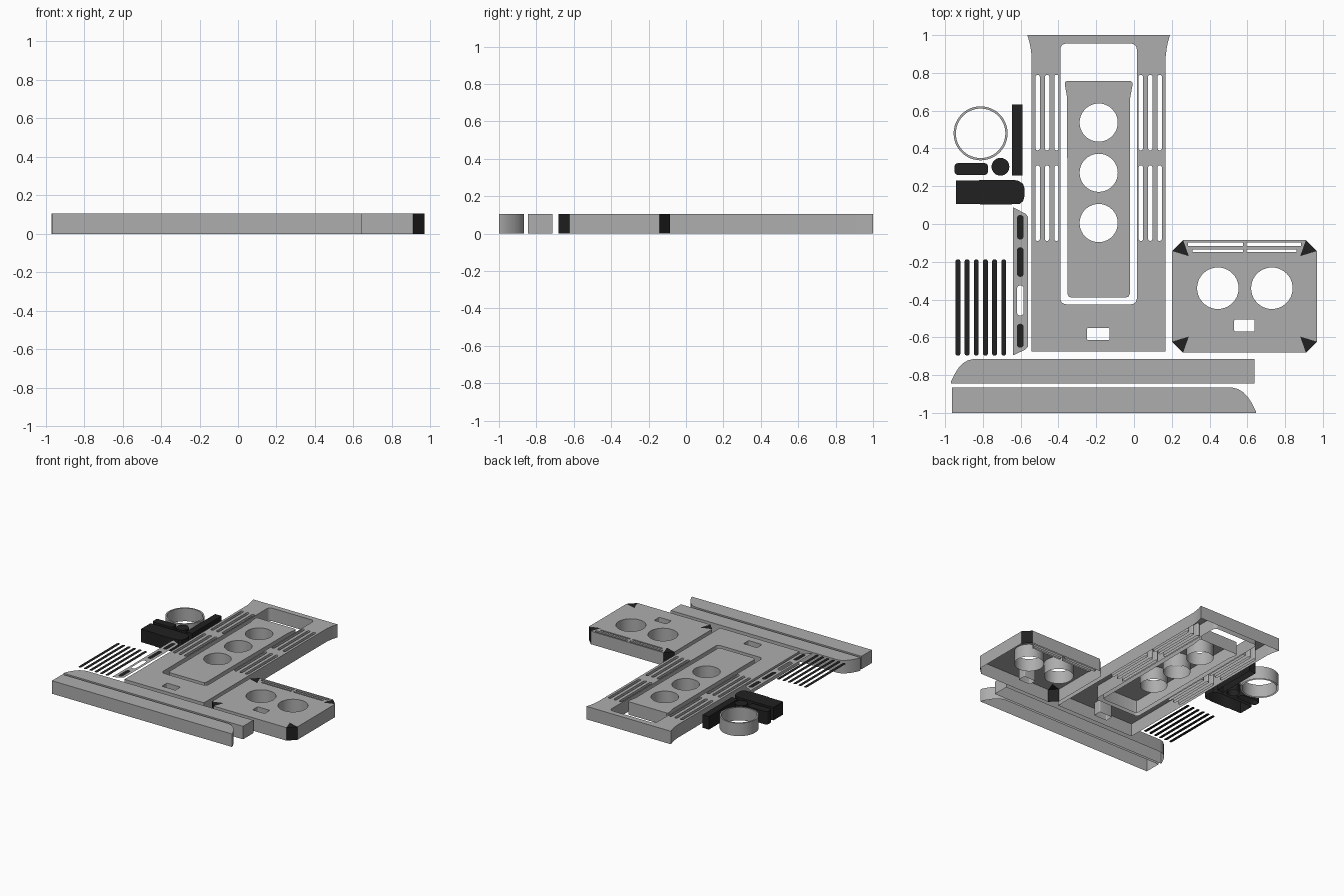
import bpy
import bmesh
from math import sin, cos, pi, radians

if "Cube" in bpy.data.objects:
    bpy.data.objects.remove(bpy.data.objects["Cube"])

TOP = 0.105


def material(name, value):
    m = bpy.data.materials.new(name)
    m.use_nodes = True
    m.diffuse_color = (value, value, value, 1)
    m.node_tree.nodes["Principled BSDF"].inputs["Base Color"].default_value = (value, value, value, 1)
    return m


GREY = material("grey plastic", 0.42)
BLACK = material("black trim", 0.015)


# 2D outline helpers
def rounded(x0, x1, y0, y1, r=0.0, steps=5):
    """Rectangle with rounded corners, counter-clockwise."""
    if r == 0:
        return [(x0, y0), (x1, y0), (x1, y1), (x0, y1)]
    pts = []
    corners = [(x1 - r, y0 + r), (x1 - r, y1 - r), (x0 + r, y1 - r), (x0 + r, y0 + r)]
    for q, (cx, cy) in enumerate(corners):
        for i in range(steps + 1):
            a = (q - 1 + i / steps) * pi / 2
            pts.append((cx + r * cos(a), cy + r * sin(a)))
    return pts


def slot(cx, y0, y1, w):
    return rounded(cx - w / 2, cx + w / 2, y0, y1, w * 0.49)


def circle(cx, cy, r, n=40):
    return [(cx + r * cos(2 * pi * i / n), cy + r * sin(2 * pi * i / n)) for i in range(n)]


def turned(pts, ccw):
    area = sum(a[0] * b[1] - b[0] * a[1] for a, b in zip(pts, pts[1:] + pts[:1]))
    return pts if (area > 0) == ccw else pts[::-1]


def shell(name, outline, holes=(), mat=GREY, walls=True, keep=None, z=TOP):
    """Flat top sheet with holes; walls drop to the floor and the underside stays open."""
    bm = bmesh.new()
    edges, skirts = [], []
    for k, pts in enumerate([outline, *holes]):
        pts = turned(list(pts), k == 0)
        top = [bm.verts.new((x, y, z)) for x, y in pts]
        low = [bm.verts.new((x, y, 0)) for x, y in pts] if walls else top
        for i in range(len(pts)):
            j = (i + 1) % len(pts)
            edges.append(bm.edges.new((top[i], top[j])))
            if walls and (keep is None or keep(pts[i], pts[j])):
                skirts.append((low[i], low[j], top[j], top[i]))
    bmesh.ops.triangle_fill(bm, use_beauty=True, use_dissolve=False, edges=edges, normal=(0, 0, 1))
    for f in bm.faces:
        f.normal_update()
        if f.normal.z < 0:
            f.normal_flip()
    for quad in skirts:
        bm.faces.new(quad)
    bmesh.ops.delete(bm, geom=[v for v in bm.verts if not v.link_faces], context='VERTS')
    for f in bm.faces:
        f.smooth = True
    me = bpy.data.meshes.new(name)
    bm.to_mesh(me)
    bm.free()
    me.set_sharp_from_angle(angle=radians(30))
    me.materials.append(mat)
    ob = bpy.data.objects.new(name, me)
    bpy.context.collection.objects.link(ob)
    return ob


# Main panel: flared top end, large window, vent slots, small switch opening
MID = -0.187
half = [(0.355, -0.675), (0.355, 0.89), (0.36, 0.93), (0.367, 0.965), (0.378, 1.0)]
outline = [(MID + x, y) for x, y in half] + [(MID - x, y) for x, y in reversed(half)]
holes = [rounded(-0.39, 0.015, -0.425, 0.955, 0.03), rounded(-0.25, -0.13, -0.615, -0.55, 0.008)]
for side in (-1, 1):
    for k in range(3):
        for y0, y1 in ((0.39, 0.79), (-0.09, 0.31)):
            holes.append(slot(MID + side * (0.223 + 0.05 * k), y0, y1, 0.023))
shell("main_panel", outline, holes)

# Inner panel with three round openings
half = [(0.14, -0.39), (0.158, -0.385), (0.165, -0.37), (0.167, 0.67), (0.178, 0.73), (0.178, 0.75), (0.17, 0.757)]
outline = [(MID + x, y) for x, y in half] + [(MID - x, y) for x, y in reversed(half)]
shell("inner_panel", outline, [circle(MID, y, 0.101) for y in (0.537, 0.271, 0.005)])

# Side panel: clipped corners are black pieces
CX, CY, HX, HY, CUT = 0.585, -0.383, 0.383, 0.298, 0.058
INNER = (0.295, 0.213)


def corner(sx, sy):
    pts = [(HX, HY - CUT), INNER, (HX - CUT, HY)]
    return [(CX + sx * x, CY + sy * y) for x, y in pts]


def on_rim(p):
    return abs(p[0] - CX) > INNER[0] + 0.01 or abs(p[1] - CY) > INNER[1] + 0.01


outline = (corner(1, 1) + corner(-1, 1)[::-1] + corner(-1, -1) + corner(1, -1)[::-1])
holes = [circle(0.444, -0.34, 0.11), circle(0.73, -0.34, 0.11),
         rounded(0.53, 0.638, -0.57, -0.505, 0.008)]
for x0, x1 in ((0.285, 0.576), (0.596, 0.885)):
    holes.append(rounded(x0, x1, -0.117, -0.097))
for x0, x1 in ((0.31, 0.576), (0.596, 0.86)):
    holes.append(rounded(x0, x1, -0.147, -0.135))


def panel_wall(a, b):
    return not any(abs(abs(p[0] - CX) - INNER[0]) < 0.001 and abs(abs(p[1] - CY) - INNER[1]) < 0.001
                   for p in (a, b))


shell("side_panel", outline, holes, keep=panel_wall)
for sx, xn in ((-1, "right"), (1, "left")):
    for sy, yn in ((-1, "front"), (1, "back")):
        shell(f"{yn}_{xn}_corner", corner(sx, sy), mat=BLACK, keep=lambda a, b: on_rim(a) and on_rim(b))

# Two long rails, each with one rounded end
shell("back_rail", [(-0.97, -0.845), (0.637, -0.845), (0.637, -0.715), (-0.85, -0.715), (-0.88, -0.722),
                    (-0.905, -0.737), (-0.93, -0.763), (-0.95, -0.795), (-0.967, -0.83)])
shell("front_rail", [(-0.963, -1), (0.645, -1), (0.645, -0.99), (0.625, -0.95), (0.605, -0.92),
                     (0.58, -0.892), (0.55, -0.873), (0.515, -0.865), (-0.963, -0.865)])

# Flat vent strip with three filled slots
spans = [(-0.082, 0.048), (-0.28, -0.123), (-0.485, -0.325), (-0.655, -0.528)]
vents = [slot(-0.602, y0, y1, 0.036) for y0, y1 in spans]
shell("vent_strip", [(-0.64, -0.695), (-0.575, -0.665), (-0.562, -0.65), (-0.562, 0.04),
                     (-0.575, 0.055), (-0.64, 0.088)], vents, walls=False)
for i in (0, 1, 3):
    shell(f"vent_fill_{i + 1}", vents[i], mat=BLACK, walls=False)

# Six loose flat slats
for i in range(6):
    shell(f"slat_{i + 1}", slot(-0.932 + 0.0485 * i, -0.697, -0.187, 0.026), mat=BLACK, walls=False)

# Ring and black blocks
shell("ring", circle(-0.812, 0.48, 0.143, 48), [circle(-0.812, 0.48, 0.131, 48)])
shell("upright_block", rounded(-0.647, -0.59, 0.258, 0.632), mat=BLACK)
shell("small_block", rounded(-0.95, -0.773, 0.26, 0.322, 0.018), mat=BLACK)
shell("round_knob", circle(-0.707, 0.303, 0.047, 32), mat=BLACK)
shell("large_block", [(-0.943, 0.107), (-0.82, 0.107), (-0.81, 0.102), (-0.65, 0.102), (-0.64, 0.107),
                      (-0.605, 0.107), (-0.588, 0.12), (-0.58, 0.145), (-0.58, 0.19), (-0.588, 0.213),
                      (-0.61, 0.228), (-0.64, 0.234), (-0.943, 0.23)], mat=BLACK)
